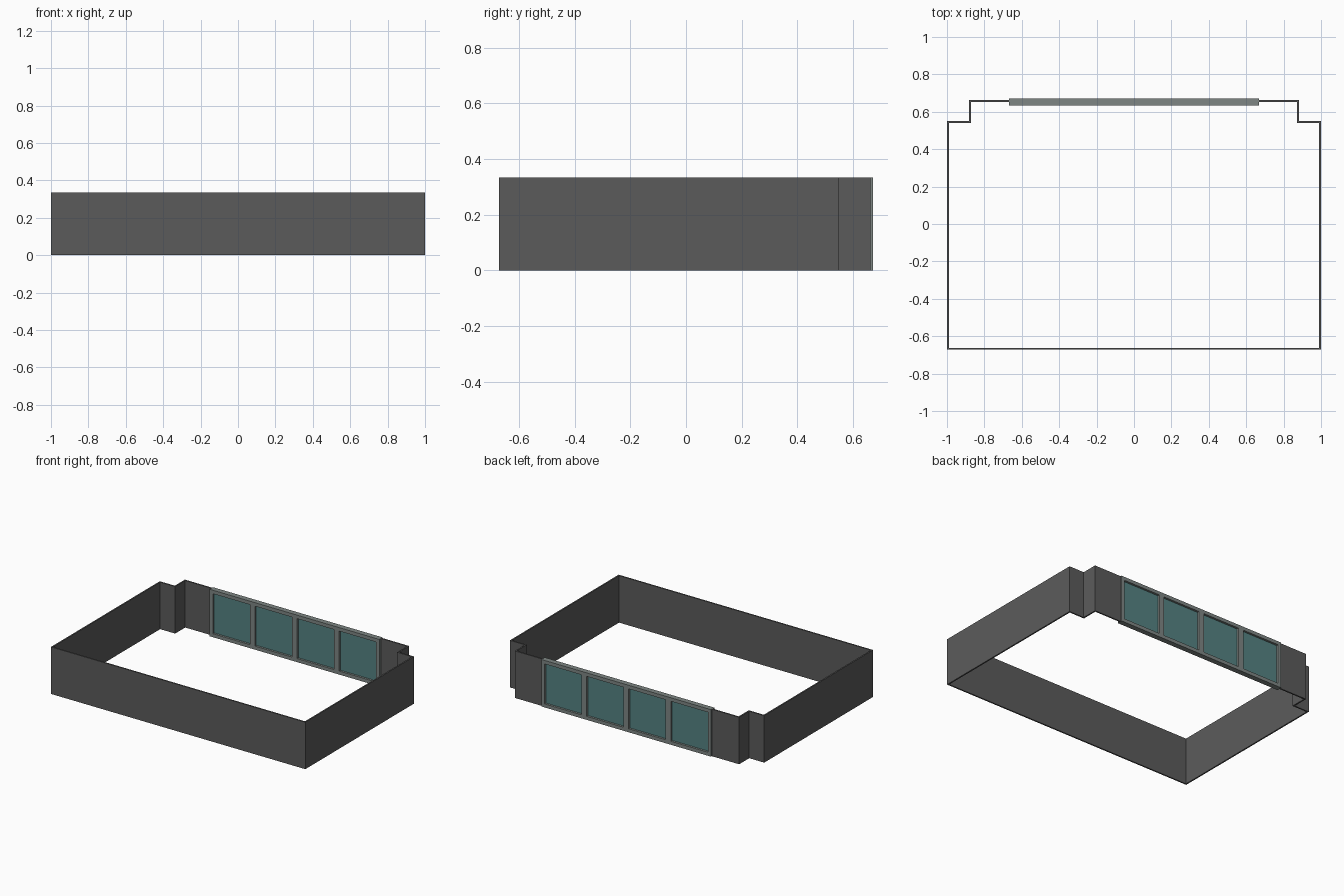
import bpy, bmesh

cube = bpy.data.objects.get("Cube")
if cube:
    bpy.data.objects.remove(cube, do_unlink=True)


def material(name, color):
    m = bpy.data.materials.new(name)
    m.use_nodes = True
    m.diffuse_color = (*color, 1)
    m.node_tree.nodes["Principled BSDF"].inputs["Base Color"].default_value = (*color, 1)
    return m


WALL = material("dark grey wall", (0.105, 0.105, 0.105))
FRAME = material("grey frame", (0.21, 0.24, 0.23))
GLASS = material("teal glass", (0.09, 0.225, 0.225))

HEIGHT = 0.334
HALF_W = 0.667          # half width of the window
Y0, Y1 = 0.634, 0.672   # window depth range
STILE, MULLION, RAIL, PANES = 0.025, 0.04, 0.025, 4


def make_object(name, bm, mat):
    mesh = bpy.data.meshes.new(name)
    bm.to_mesh(mesh)
    bm.free()
    mesh.materials.append(mat)
    ob = bpy.data.objects.new(name, mesh)
    bpy.context.collection.objects.link(ob)
    return ob


def box(name, lo, hi, mat):
    bm = bmesh.new()
    bmesh.ops.create_cube(bm, size=1)
    for v in bm.verts:
        v.co = [(a + b) / 2 + c * (b - a) for a, b, c in zip(lo, hi, v.co)]
    return make_object(name, bm, mat)


# Thin perimeter wall with notched back corners, open where the window sits
half = [(1, -0.672), (1, 0.55), (0.882, 0.55), (0.882, 0.663), (HALF_W, 0.663)]
path = [(-x, y) for x, y in reversed(half)] + half
bm = bmesh.new()
low = [bm.verts.new((x, y, 0)) for x, y in path]
high = [bm.verts.new((x, y, HEIGHT)) for x, y in path]
for i in range(len(path) - 1):
    bm.faces.new((low[i], low[i + 1], high[i + 1], high[i]))
wall = make_object("perimeter_wall", bm, WALL)
solid = wall.modifiers.new("Thickness", "SOLIDIFY")
solid.thickness = 0.01
solid.offset = -1
solid.use_even_offset = True

# Window rails and outer stiles
box("bottom_rail", (-HALF_W, Y0, 0), (HALF_W, Y1, RAIL), FRAME)
box("top_rail", (-HALF_W, Y0, HEIGHT - RAIL), (HALF_W, Y1, HEIGHT), FRAME)
for side, x in (("right", -HALF_W), ("left", HALF_W - STILE)):
    box(side + "_stile", (x, Y0, RAIL), (x + STILE, Y1, HEIGHT - RAIL), FRAME)

# Panes set mid-depth, with mullions between them
pane_w = (2 * (HALF_W - STILE) - (PANES - 1) * MULLION) / PANES
mid = (Y0 + Y1) / 2
for i in range(PANES):
    x = -HALF_W + STILE + i * (pane_w + MULLION)
    box(f"glass_pane_{i + 1}", (x, mid - 0.004, RAIL),
        (x + pane_w, mid + 0.004, HEIGHT - RAIL), GLASS)
    if i < PANES - 1:
        box(f"mullion_{i + 1}", (x + pane_w, Y0, RAIL),
            (x + pane_w + MULLION, Y1, HEIGHT - RAIL), FRAME)
